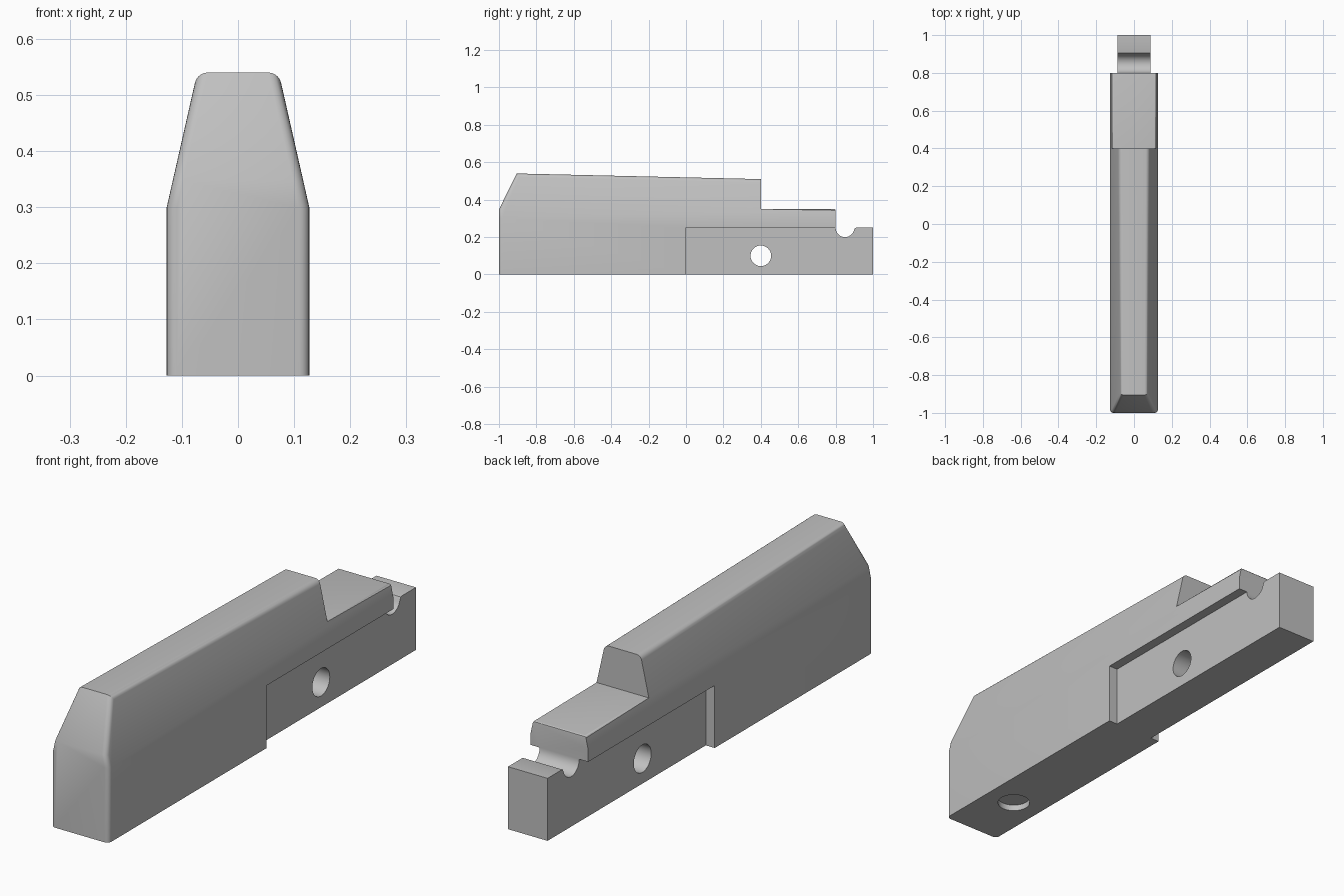
import bpy, bmesh, math
from mathutils import Vector, Matrix

cube = bpy.data.objects.get("Cube")
if cube:
    bpy.data.objects.remove(cube, do_unlink=True)

grey = bpy.data.materials.new("plain grey")
grey.use_nodes = True
COLOUR = (0.53, 0.53, 0.53, 1)
grey.diffuse_color = COLOUR
grey.node_tree.nodes["Principled BSDF"].inputs["Base Color"].default_value = COLOUR


def make_object(name, bm):
    bmesh.ops.recalc_face_normals(bm, faces=bm.faces)
    mesh = bpy.data.meshes.new(name)
    bm.to_mesh(mesh)
    bm.free()
    mesh.materials.append(grey)
    ob = bpy.data.objects.new(name, mesh)
    bpy.context.collection.objects.link(ob)
    return ob


def prism(name, points, sweep):
    """Extrude a closed outline along a vector."""
    bm = bmesh.new()
    face = bm.faces.new([bm.verts.new(p) for p in points])
    result = bmesh.ops.extrude_face_region(bm, geom=[face], use_keep_orig=True)
    moved = [g for g in result["geom"] if isinstance(g, bmesh.types.BMVert)]
    bmesh.ops.translate(bm, verts=moved, vec=sweep)
    return make_object(name, bm)


def cylinder(name, radius, depth, centre, turn=None):
    bm = bmesh.new()
    bmesh.ops.create_cone(bm, cap_ends=True, segments=48, radius1=radius,
                          radius2=radius, depth=depth)
    matrix = Matrix.Translation(centre)
    if turn:
        matrix = matrix @ Matrix.Rotation(math.pi / 2, 4, turn)
    bm.transform(matrix)
    return make_object(name, bm)


def combine(ob, cutter, operation):
    """Apply a boolean and discard the cutter."""
    cutter.hide_render = True
    mod = ob.modifiers.new("cut", "BOOLEAN")
    mod.operation, mod.solver, mod.object = operation, "EXACT", cutter
    bpy.context.view_layer.objects.active = ob
    bpy.ops.object.modifier_apply(modifier=mod.name)
    bpy.data.objects.remove(cutter, do_unlink=True)


def round_edges(ob, rule, radius, segments):
    bm = bmesh.new()
    bm.from_mesh(ob.data)
    bmesh.ops.remove_doubles(bm, verts=bm.verts, dist=0.0001)
    chosen = [e for e in bm.edges if rule(e.verts[0].co, e.verts[1].co)]
    bmesh.ops.bevel(bm, geom=chosen, offset=radius, segments=segments,
                    profile=0.5, affect="EDGES", clamp_overlap=True)
    bm.to_mesh(ob.data)
    bm.free()


# Side outline: sloping nose and top, stepped shelf, tang with round groove
outline = [(-1, 0), (-1, 0.348), (-0.905, 0.54), (0.4, 0.51), (0.4, 0.35),
           (0.8, 0.35), (0.8, 0.25)]
for i in range(1, 15):
    a = math.pi + math.pi * i / 16
    outline.append((0.85 + 0.05 * math.cos(a), 0.25 + 0.05 * math.sin(a)))
outline += [(0.901, 0.243), (0.904, 0.248), (0.91, 0.25), (1, 0.25), (1, 0)]
body = prism("tapered_body", [(-0.3, y, z) for y, z in outline], Vector((0.6, 0, 0)))

# Cross-section: upright sides that lean in above the shoulder
half = [(0.127, -0.1), (0.127, 0.3), (0.059, 0.6)]
section = half + [(-x, z) for x, z in reversed(half)]
combine(body, prism("section", [(x, -1.2, z) for x, z in section], Vector((0, 2.4, 0))),
        "INTERSECT")


# Rounded nose corners and top ridges
def nose_or_ridge(a, b):
    if a.x * b.x < 0:
        return False
    nose = max(a.y, b.y) < -0.9 and abs(a.z - b.z) > 0.01
    ridge = min(a.z, b.z) > 0.5 and abs(a.y - b.y) > 0.5
    return nose or ridge


def shelf_rim(a, b):
    level = abs(a.z - 0.35) < 0.001 and abs(b.z - 0.35) < 0.001
    return level and max(a.y, b.y) > 0.7 and min(a.y, b.y) > 0.3


round_edges(body, nose_or_ridge, 0.018, 5)
round_edges(body, shelf_rim, 0.007, 3)

# Narrow the tang on both sides
for side in (-1, 1):
    corners = [(0, -0.1), (1.2, -0.1), (1.2, 0.25), (0, 0.25)]
    combine(body, prism("side_slot", [(side * 0.0875, y, z) for y, z in corners],
                        Vector((side * 0.2, 0, 0))), "DIFFERENCE")

# Cross hole in the tang and shallow round recess under the nose
combine(body, cylinder("cross_hole", 0.055, 0.6, (0, 0.4, 0.1), "Y"), "DIFFERENCE")
combine(body, cylinder("bottom_recess", 0.063, 0.05, (0, -0.74, 0)), "DIFFERENCE")

bpy.ops.object.select_all(action="DESELECT")
body.select_set(True)
bpy.context.view_layer.objects.active = body
bpy.ops.object.shade_smooth_by_angle(angle=math.radians(30))
